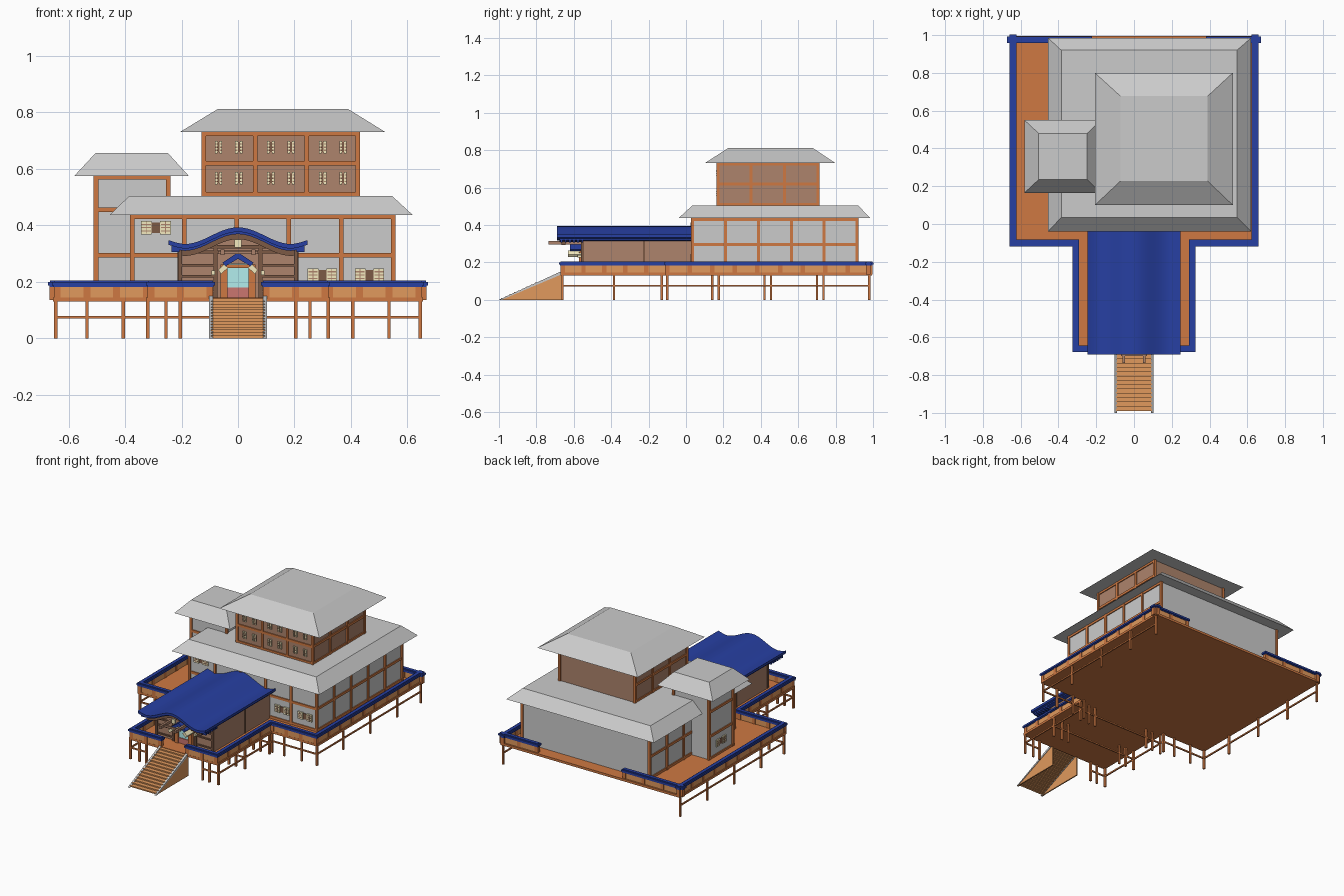
import bpy, bmesh, math

if "Cube" in bpy.data.objects:
    bpy.data.objects.remove(bpy.data.objects["Cube"])

def mat(name, r, g, b):
    m = bpy.data.materials.new(name)
    m.diffuse_color = (r, g, b, 1)
    m.use_nodes = True
    m.node_tree.nodes["Principled BSDF"].inputs["Base Color"].default_value = m.diffuse_color
    return m

WOOD = mat("orange_wood", .62, .19, .055)
DARK = mat("dark_wood", .2, .1, .06)
BROWN = mat("brown_wall", .42, .23, .15)
TAN = mat("stair_wood", .75, .32, .11)
BLUE = mat("blue_tile", .02, .05, .36)
CREAM = mat("cream", .9, .82, .52)
TEAL = mat("teal_glass", .45, .85, .85)
RED = mat("red_door", .6, .18, .16)

def finish(name, bm, m):
    bmesh.ops.recalc_face_normals(bm, faces=bm.faces)
    me = bpy.data.meshes.new(name)
    bm.to_mesh(me)
    bm.free()
    ob = bpy.data.objects.new(name, me)
    bpy.context.collection.objects.link(ob)
    if m:
        me.materials.append(m)
    return ob

def boxes(name, bounds, m=None):
    """One object from boxes given as x0, x1, y0, y1, z0, z1."""
    bm = bmesh.new()
    for x0, x1, y0, y1, z0, z1 in bounds:
        vs = bmesh.ops.create_cube(bm, size=1)["verts"]
        for v in vs:
            v.co = (x1 if v.co.x > 0 else x0, y1 if v.co.y > 0 else y0, z1 if v.co.z > 0 else z0)
    return finish(name, bm, m)

def prism(name, pts, axis, a, b, m=None):
    """Extrude a 2D outline along an axis from a to b."""
    place = {"x": lambda p, t: (t, p[0], p[1]), "y": lambda p, t: (p[0], t, p[1]),
             "z": lambda p, t: (p[0], p[1], t)}[axis]
    bm = bmesh.new()
    lo = [bm.verts.new(place(p, a)) for p in pts]
    hi = [bm.verts.new(place(p, b)) for p in pts]
    bm.faces.new(lo)
    bm.faces.new(hi)
    for i in range(len(pts)):
        j = (i + 1) % len(pts)
        bm.faces.new((lo[i], lo[j], hi[j], hi[i]))
    return finish(name, bm, m)

def hip_roof(name, eave, top, z0, z1):
    bm = bmesh.new()
    ring = lambda r, z: [bm.verts.new((x, y, z)) for x, y in
                         ((r[0], r[2]), (r[1], r[2]), (r[1], r[3]), (r[0], r[3]))]
    lo, hi = ring(eave, z0), ring(top, z1)
    bm.faces.new(lo)
    bm.faces.new(hi)
    for i in range(4):
        bm.faces.new((lo[i], lo[i - 1], hi[i - 1], hi[i]))
    return finish(name, bm, None)

def timber_frame(name, x0, x1, y0, y1, z0, z1, nx, ny, beams):
    """Posts and beams on the front, left and right walls; the back is plain."""
    t, b = .008, []
    for i in range(nx + 1):
        x = x0 + (x1 - x0) * i / nx
        b.append((x - t, x + t, y0 - t, y0 + t, z0, z1))
    for x in (x0, x1):
        for j in range(1, ny + 1):
            y = y0 + (y1 - y0) * j / ny
            b.append((x - t, x + t, y - t, y + t, z0, z1))
    for z in beams:
        b.append((x0, x1, y0 - .006, y0 + .006, z - t, z + t))
        b += [(x - .006, x + .006, y0, y1, z - t, z + t) for x in (x0, x1)]
    boxes(name, b, WOOD)

# Deck: T-shaped floor
W, F = .655, .325
prism("deck_floor", [(-F, -.67), (F, -.67), (F, -.11), (W, -.11), (W, .995), (-W, .995),
                     (-W, -.11), (-F, -.11)], "z", .13, .145, WOOD)

# Parapet around the deck, open at the stairs and mid back
runs = [(-.655, -.24, .975, .975), (.4, .655, .975, .975)]
for s in (-1, 1):
    runs += [(s * .64, s * .64, -.1, .985), (s * F, s * .64, -.1, -.1),
             (s * .308, s * .308, -.66, -.1), (s * .1, s * .308, -.66, -.66)]
panels, caps, lips, studs = [], [], [], []
for xa, xb, ya, yb in runs:
    xa, xb = sorted((xa, xb))
    grow = lambda d, z0, z1: (xa - d * (xb - xa < .001 or d > .01), xb + d * (xb - xa < .001 or d > .01),
                              ya - d, yb + d, z0, z1)
    panels.append(grow(.009, .14, .19))
    caps += [grow(.013, .182, .195), grow(.018, .188, .2), grow(.011, .2, .205)]
    n = max(1, round((xb - xa + yb - ya) / .12))
    for i in range(n + 1):
        x, y = xa + (xb - xa) * i / n, ya + (yb - ya) * i / n
        studs.append((x - .012, x + .012, y - .012, y + .012, .135, .184))
boxes("parapet_panels", panels, TAN)
boxes("parapet_studs", studs, WOOD)
boxes("parapet_caps", caps, BLUE)

# Stilts and tie beams below the deck
spots = [(s * x, -.1) for s in (-1, 1) for x in (.645, .535, .407, .32)]
spots += [(.645, .175 + .28 * i) for i in range(3)] + [(-.645, .14 + .28 * i) for i in range(3)]
spots += [(.645, .98), (-.645, .98)]
spots += [(s * x, y) for s in (-1, 1) for x in (.205, .255, .32) for y in (-.66, -.385, -.13)]
boxes("stilts", [(x - .006, x + .006, y - .006, y + .006, 0, .135) for x, y in spots], WOOD)
ties = [(-.32, .32, y - .004, y + .004, .07, .079) for y in (-.385, -.13)]
for s in (-1, 1):
    for xa, xb, y in ((.32, .645, -.1), (.205, .32, -.66)):
        xa, xb = sorted((s * xa, s * xb))
        ties.append((xa, xb, y - .004, y + .004, .07, .079))
    ties += [(s * x - .004, s * x + .004, y0, y1, .07, .079)
             for x, y0, y1 in ((.32, -.66, -.1), (.645, -.1, .98))]
boxes("tie_beams", ties, WOOD)

# Main hall
boxes("main_hall_walls", [(-.375, .55, .035, .915, .14, .44)])
timber_frame("main_hall_frame", -.375, .55, .035, .915, .14, .436, 5, 5, (.155, .295, .43))
hip_roof("main_hall_roof", (-.455, .62, -.04, .985), (-.385, .545, .035, .92), .436, .505)

# Upper storey
boxes("upper_walls", [(-.122, .425, .17, .705, .5, .732)], BROWN)
timber_frame("upper_frame", -.122, .425, .17, .705, .5, .73, 3, 3, (.51, .62, .725))
hip_roof("upper_roof", (-.207, .523, .1, .8), (-.072, .39, .227, .677), .73, .812)

# Side tower
boxes("side_tower_walls", [(-.503, -.247, .235, .48, .14, .58)])
timber_frame("side_tower_frame", -.503, -.247, .235, .48, .14, .575, 1, 1, (.15, .295, .455, .57))
hip_roof("side_tower_roof", (-.58, -.174, .165, .55), (-.505, -.248, .235, .48), .575, .656)

# Shuttered windows
shutters, bars, recess = [], [], []
def window(c, y, z, w, h, left=False):
    """Two slatted shutters about an opening; left=True puts it on a -x wall."""
    def put(lst, u0, u1, d, z0, z1):
        lst.append((y - d, y + .004, u0, u1, z0, z1) if left else (u0, u1, y - d, y + .004, z0, z1))
    sw = w * .36
    put(recess, c - w / 2, c + w / 2, .002, z - h * .4, z + h * .4)
    for s in (-1, 1):
        m = c + s * (w / 2 - sw / 2)
        put(shutters, m - sw / 2, m + sw / 2, .006, z - h / 2, z + h / 2)
        for k in (-.25, 0, .25):
            put(bars, m - sw * .42, m + sw * .42, .008, z + k * h - .002, z + k * h + .002)
        if w > .05:
            put(bars, m - .0015, m + .0015, .008, z - h * .45, z + h * .45)
for x in (.299, .466):
    window(x, .033, .224, .104, .047)
window(-.291, .033, .392, .106, .047)
window(.357, -.503, .224, .1, .047, True)
for bay in (-.033, .152, .336):
    for s in (-1, 1):
        for z in (.567, .677):
            window(bay + s * .036, .168, z, .026, .044)
boxes("window_shutters", shutters, CREAM)
boxes("window_bars", bars, BROWN)
boxes("window_recesses", recess, DARK)

# Entrance hall under a wave-shaped gable roof
def wave(x):
    x = abs(x)
    return .334 + (.0295 * (1 + math.cos(math.pi * x / .19)) if x < .19 else .014 * ((x - .19) / .057) ** 1.4)

def band(half, hi, lo, n=40):
    xs = [half * (2 * i / n - 1) for i in range(n + 1)]
    return [(x, wave(x) + hi) for x in xs] + [(x, wave(x) + lo) for x in reversed(xs)]

n = 30
xs = [.21 * (2 * i / n - 1) for i in range(n + 1)]
prism("entrance_walls", [(-.21, .14)] + [(x, wave(x) - .012) for x in xs] + [(.21, .14)], "y", -.55, .04, BROWN)
curved = [prism("entrance_roof", band(.247, 0, -.016), "y", -.69, .035, BLUE),
          prism("entrance_roof_edge", band(.235, -.014, -.024), "y", -.675, .035, BLUE),
          prism("gable_board", band(.2, -.022, -.042), "y", -.665, -.645, DARK)]
for ob in curved:
    bpy.ops.object.select_all(action="DESELECT")
    ob.select_set(True)
    bpy.context.view_layer.objects.active = ob
    bpy.ops.object.shade_smooth_by_angle(angle=math.radians(30))
boxes("eave_rafters", [(s * .222 - .014, s * .222 + .014, y, y + .01, .306, .325)
                       for s in (-1, 1) for y in [-.67 + .022 * i for i in range(6)]], BLUE)
trim = [(-.212, .212, -.56, -.548, z, z + .012) for z in (.3, .318)]
for s in (-1, 1):
    for x in (.205, .08):
        trim.append((s * x - .007, s * x + .007, -.562, -.545, .14, .325))
    x0, x1 = sorted((s * .08, s * .21))
    trim += [(x0, x1, -.557, -.548, z, z + .009) for z in (.16, .215, .255)]
    trim.append((s * .211 - .003, s * .211 + .003, -.23, -.22, .14, .32))
boxes("entrance_trim", trim, DARK)

# Door, small blue porch gable and its brackets
boxes("door_glass", [(-.037, .037, -.56, -.548, .18, .265)], TEAL)
boxes("door_base", [(-.05, .05, -.565, -.548, .14, .18)], RED)
boxes("door_frame", [(s * .05 - .012, s * .05 + .012, -.572, -.548, .14, .255) for s in (-1, 1)]
      + [(-.062, .062, -.568, -.548, .25, .262)], WOOD)
prism("porch_gable", [(-.055, .268), (0, .305), (.055, .268), (.045, .255), (0, .282), (-.045, .255)],
      "y", -.62, -.55, BLUE)
for s, side in ((-1, "left"), (1, "right")):
    prism("porch_bracket_" + side, [(s * .05, .262), (s * .07, .242), (s * .06, .228), (s * .035, .25)],
          "y", -.63, -.55, CREAM)
boxes("porch_beams", [(s * .055 - .007, s * .055 + .007, -.735, -.55, .296, .314) for s in (-1, 1)]
      + [(-.07, .07, -.7, -.69, .298, .31)], BROWN)
boxes("wall_lamps", [(s * .087 - .006, s * .087 + .006, -.58, -.555, .225, .24) for s in (-1, 1)], CREAM)
boxes("gable_pendant", [(-.012, .012, -.675, -.66, .322, .35)], CREAM)

# Stairs with solid triangular sides and pale handrails
N, run, rise = 14, .32 / 14, .142 / 14
steps = []
for i in range(N):
    y, z = -.985 + i * run, (i + 1) * rise
    steps += [(-.095, .095, y - .004, y + run, z - .004, z), (-.095, .095, y, y + .004, z - rise, z)]
boxes("stair_steps", steps, TAN)
for s, side in ((-1, "left"), (1, "right")):
    a, b = sorted((s * .092, s * .1))
    prism("stair_side_" + side, [(-.995, 0), (-.66, 0), (-.66, .143)], "x", a, b, TAN)
    prism("stair_rail_" + side, [(-1, 0), (-.985, 0), (-.655, .14), (-.655, .153), (-.665, .153)], "x",
          a - .003, b + .003)
